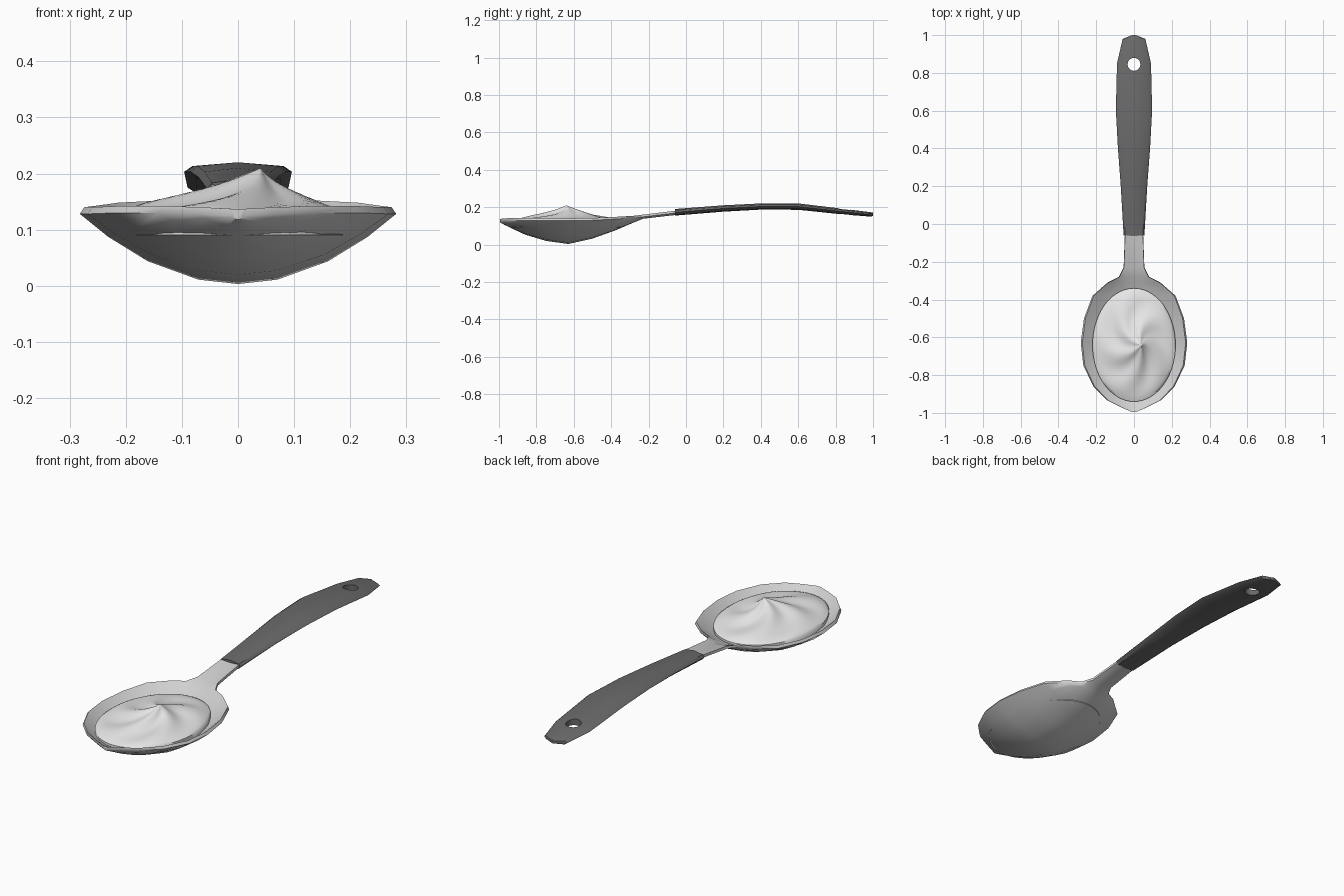
import bpy, bmesh, math

if "Cube" in bpy.data.objects:
    bpy.data.objects.remove(bpy.data.objects["Cube"], do_unlink=True)


def material(name, value):
    mat = bpy.data.materials.new(name)
    mat.use_nodes = True
    color = (value, value, value, 1)
    mat.diffuse_color = color
    mat.node_tree.nodes["Principled BSDF"].inputs["Base Color"].default_value = color
    return mat


def loft(name, rings, mat, angle):
    """Skin closed rings of equal length, cap both ends and shade smooth."""
    bm = bmesh.new()
    loops = [[bm.verts.new(p) for p in ring] for ring in rings]
    n = len(loops[0])
    for a, b in zip(loops, loops[1:]):
        for i in range(n):
            j = (i + 1) % n
            bm.faces.new((a[i], a[j], b[j], b[i]))
    bm.faces.new(loops[0])
    bm.faces.new(loops[-1])
    bmesh.ops.recalc_face_normals(bm, faces=bm.faces)
    mesh = bpy.data.meshes.new(name)
    bm.to_mesh(mesh)
    bm.free()
    obj = bpy.data.objects.new(name, mesh)
    bpy.context.collection.objects.link(obj)
    mesh.materials.append(mat)
    bpy.ops.object.select_all(action='DESELECT')
    obj.select_set(True)
    bpy.context.view_layer.objects.active = obj
    bpy.ops.object.shade_smooth_by_angle(angle=math.radians(angle))
    return obj


metal = material("light metal", 0.64)
rubber = material("dark grey grip", 0.145)
white = material("white cream", 0.8)

# Spoon bowl and neck: y, half width, rim height, bottom height
LIP = 0.012
stations = [
    (-0.995, 0.012, 0.137, 0.118), (-0.97, 0.07, 0.14, 0.105),
    (-0.935, 0.14, 0.142, 0.088), (-0.86, 0.215, 0.142, 0.053),
    (-0.75, 0.268, 0.14, 0.02), (-0.63, 0.282, 0.14, 0.003),
    (-0.5, 0.265, 0.142, 0.032), (-0.38, 0.22, 0.148, 0.075),
    (-0.31, 0.14, 0.152, 0.105), (-0.28, 0.08, 0.154, 0.118),
    (-0.23, 0.055, 0.16, 0.138), (-0.04, 0.048, 0.183, 0.16),
]
across = [-1, -0.82, -0.57, -0.25, 0, 0.25, 0.57, 0.82, 1]
rings = []
for y, w, rim, bottom in stations:
    depth = max(0, rim - bottom - 0.02)
    under = [(u * w, y, bottom + (rim - LIP - bottom) * u * u) for u in across]
    inner = [(u * w * 0.97, y, rim - depth * (1 - u * u)) for u in reversed(across)]
    rings.append(under + inner)
loft("spoon_bowl_and_neck", rings, metal, 50)

# Handle grip: y, half width, top height, thickness
stations = [
    (-0.06, 0.055, 0.19, 0.035), (0.2, 0.07, 0.21, 0.034),
    (0.4, 0.085, 0.22, 0.033), (0.6, 0.096, 0.22, 0.034),
    (0.85, 0.09, 0.19, 0.03), (0.98, 0.06, 0.174, 0.024),
    (1.0, 0.01, 0.17, 0.018),
]
section = [(0, 1), (0.85, 0.8), (1, 0.5), (0.8, 0.12),
           (0, 0), (-0.8, 0.12), (-1, 0.5), (-0.85, 0.8)]
rings = [[(u * w, y, top - thick * (1 - v)) for u, v in section]
         for y, w, top, thick in stations]
grip = loft("handle_grip", rings, rubber, 40)

# Hanging hole through the end of the grip
bpy.ops.mesh.primitive_cylinder_add(vertices=20, radius=0.034, depth=0.2,
                                    location=(0, 0.845, 0.18))
cutter = bpy.context.object
cutter.name = "hole_cutter"
cutter.data.materials.append(rubber)
cutter.hide_render = True
cut = grip.modifiers.new("hanging_hole", 'BOOLEAN')
cut.operation = 'DIFFERENCE'
cut.solver = 'EXACT'
cut.object = cutter
bpy.context.view_layer.objects.active = grip
bpy.ops.object.modifier_apply(modifier=cut.name)
bpy.data.objects.remove(cutter, do_unlink=True)


# Swirled cream with an off-centre peak
def cream_point(r, t):
    lean = 0.04 * (1 - r) ** 3
    ripple = 0.007 * math.sin(5 * t + 6 * r) * math.sin(math.pi * r)
    z = 0.142 + 0.068 * (1 - r) ** 2.2 + ripple - 0.02 * r ** 8
    return (lean + 0.22 * r * math.cos(t), -0.64 + 0.3 * r * math.sin(t), z)


SEG, STEPS = 60, 20
rings = [[cream_point(max(k / STEPS, 0.01), math.tau * i / SEG) for i in range(SEG)]
         for k in range(STEPS + 1)]
rings.append([(x, y, 0.09) for x, y, z in rings[-1]])
loft("cream_swirl", rings, white, 60)
